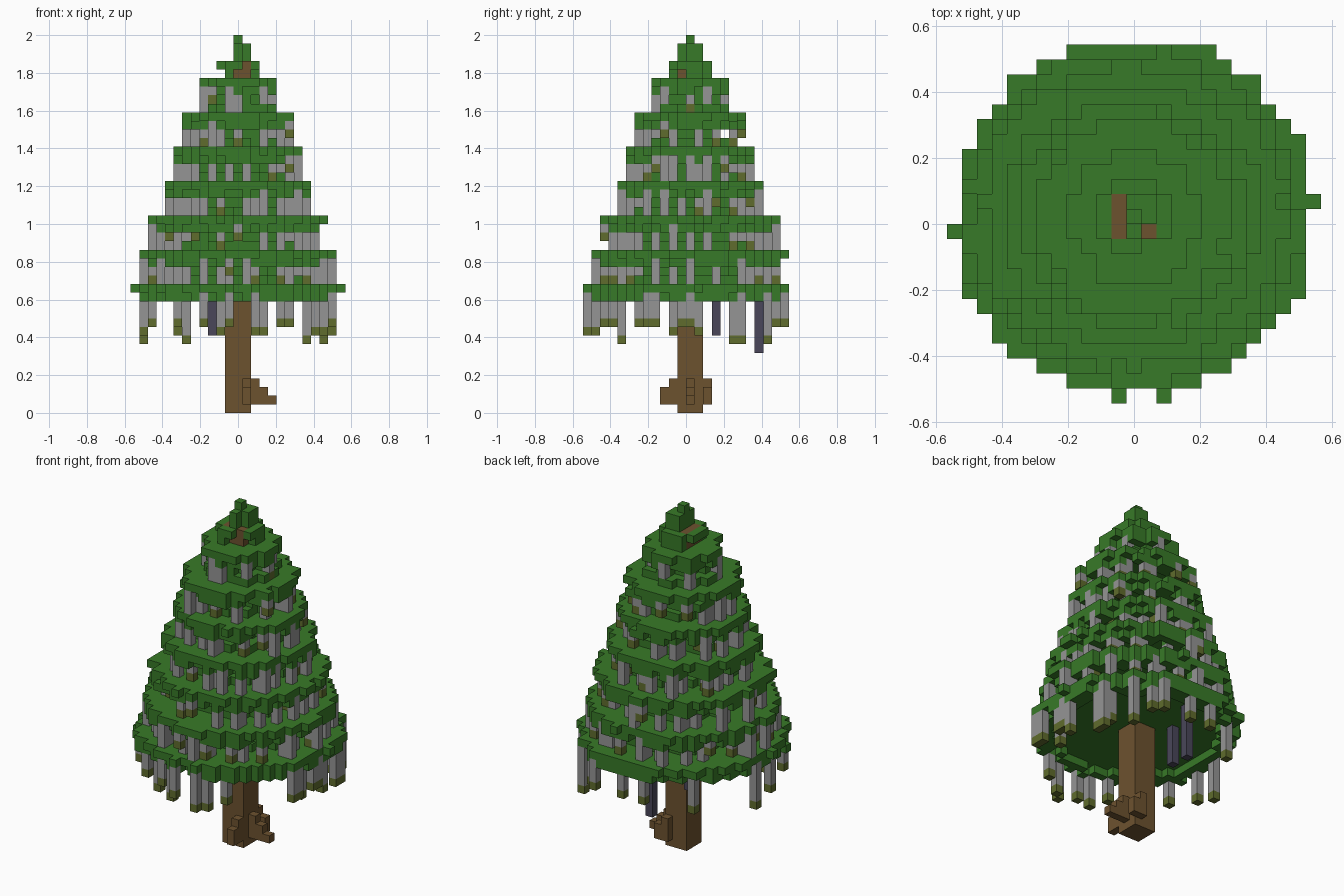
import bpy
import bmesh
import random
from math import hypot, atan2
from mathutils import Vector

random.seed(5)
V = 1 / 22                       # edge length of one block
cells = {}                       # (i, j, k) -> part name

if "Cube" in bpy.data.objects:
    bpy.data.objects.remove(bpy.data.objects["Cube"], do_unlink=True)

COLOURS = {
    "leaf green": (0.039, 0.193, 0.021),
    "bark brown": (0.152, 0.085, 0.028),
    "moss grey": (0.300, 0.300, 0.300),
    "tip olive": (0.115, 0.150, 0.026),
    "dark slate": (0.068, 0.062, 0.100),
}
PARTS = {
    "trunk": "bark brown",
    "roots": "bark brown",
    "foliage": "leaf green",
    "hanging_moss": "moss grey",
    "moss_tips": "tip olive",
    "dark_strands": "dark slate",
}


def put(part, i, j, k):
    cells.setdefault((i, j, k), part)


def box(part, xs, ys, zs):
    for i in range(xs[0], xs[1] + 1):
        for j in range(ys[0], ys[1] + 1):
            for k in range(zs[0], zs[1] + 1):
                put(part, i, j, k)


def disc(k, radius, jag, inner=-1.0, keep=1.0):
    """Ragged round layer of leaves centred on the trunk."""
    n = int(radius)
    for i in range(-n, n + 1):
        for j in range(-n, n + 1):
            r = hypot(i, j)
            if inner <= r <= radius + random.uniform(-jag, jag) and random.random() < keep:
                put("foliage", i, j, k)


def strand(i, j, k, length):
    """Moss column hanging down from block k, ending in an olive tip."""
    for n in range(length):
        if (i, j, k - n) in cells:
            return
        put("moss_tips" if n == length - 1 else "hanging_moss", i, j, k - n)


# Trunk and stepped roots
box("trunk", (-1, 1), (-1, 1), (0, 40))
for step in range(3):
    box("roots", (2 + step, 2 + step), (0, 0), (1, 3 - step))
box("roots", (1, 1), (-2, -2), (1, 3))
box("roots", (1, 1), (-3, -3), (1, 2))
box("roots", (1, 1), (2, 2), (1, 3))
box("roots", (2, 2), (2, 2), (1, 2))

# Tiers of foliage: wide plate, ragged rim below, narrowing core above
RADII = [11.95, 11.05, 10.1, 8.7, 7.5, 6.5, 4.5]
tiers = [(14 + 4 * n, r) for n, r in enumerate(RADII)]
for top, radius in tiers:
    disc(top, radius, 0.3)
    disc(top - 1, radius - 0.2, 0.4, radius - 2.2, 0.8)
    if radius > 5:
        disc(top + 1, radius * 0.62, 0.5)
        disc(top + 2, radius * 0.5, 0.5)

# Gaps in the upper core that bare the bark
for n in range(2, 5):
    for gap in ((-1, -n, 36), (n, 0, 35)):
        cells.pop(gap, None)

# Stray twigs on the lowest tier
for i, j in [(-12, -1), (12, 1)]:
    put("foliage", i, j, 14)

# Crown, leaving some bark uncovered
for i in range(-2, 3):
    for j in range(-2, 3):
        if hypot(i, j) < 2.3 and (i, j) != (1, -2):
            put("foliage", i, j, 40)
            if i == -1 or (i > -1 and j >= 0):
                put("foliage", i, j, 39)
box("foliage", (0, 0), (-1, 1), (41, 42))
box("foliage", (1, 1), (0, 1), (41, 42))
put("foliage", 0, 0, 43)

# Dark strands under the lowest tier
box("dark_strands", (-1, -1), (8, 8), (7, 13))
box("dark_strands", (-3, -3), (3, 3), (9, 13))

# Long moss under the lowest tier: column and its lowest block
LONG_MOSS = [
    (-11, 1, 8), (-11, -2, 9), (-10, -6, 10), (-7, 8, 9), (-6, -8, 8),
    (-7, -9, 10), (-4, -10, 10), (-2, -11, 9), (-1, -12, 10), (2, -12, 9),
    (3, -11, 9), (5, -10, 10), (11, -5, 10), (11, -4, 10), (10, -2, 9),
    (11, -1, 10), (11, 0, 10), (11, 1, 9), (10, 5, 8), (10, 6, 8),
    (9, 6, 9), (8, 9, 8), (6, 10, 10), (5, 11, 10), (1, 11, 10), (-2, 11, 10),
]
for i, j, bottom in LONG_MOSS:
    put("foliage", i, j, 14)
    start = 12 if (i, j, 13) in cells else 13
    strand(i, j, start, start - bottom + 1)

# Short moss: sparse columns around the rims of the upper tiers
for top, radius in tiers[1:]:
    rim = [(i, j) for i, j, k in cells
           if k == top and radius - 2.0 < hypot(i, j) <= radius + 0.3]
    rim.sort(key=lambda c: atan2(c[1], c[0]))
    hanging, run = False, 0
    for i, j in rim:
        if run == 0:
            hanging = not hanging
            run = random.randint(1, 2) if hanging else random.randint(2, 5)
        run -= 1
        if hanging:
            start = top - 2 if (i, j, top - 1) in cells else top - 1
            strand(i, j, start, random.choice((2, 4, 4)))

# Turn each part's blocks into a mesh of its exposed faces
materials = {}
for name, rgb in COLOURS.items():
    mat = bpy.data.materials.new(name)
    mat.use_nodes = True
    mat.diffuse_color = (*rgb, 1)
    bsdf = mat.node_tree.nodes["Principled BSDF"]
    bsdf.inputs["Base Color"].default_value = (*rgb, 1)
    bsdf.inputs["Roughness"].default_value = 0.9
    materials[name] = mat

AXES = [Vector((1, 0, 0)), Vector((0, 1, 0)), Vector((0, 0, 1))]
for part, colour in PARTS.items():
    bm = bmesh.new()
    corners = {}

    def corner(p):
        key = tuple(round(c * 2) for c in p)
        if key not in corners:
            corners[key] = bm.verts.new((p.x * V, (p.y + 0.5) * V, (p.z + 0.5) * V))
        return corners[key]

    for cell, owner in cells.items():
        if owner != part:
            continue
        centre = Vector(cell)
        for a in range(3):
            for sign in (1, -1):
                normal = AXES[a] * sign
                if tuple(int(c) for c in centre + normal) in cells:
                    continue
                u, w = AXES[(a + 1) % 3] / 2, AXES[(a + 2) % 3] * sign / 2
                mid = centre + normal / 2
                bm.faces.new([corner(mid + d) for d in (-u - w, u - w, u + w, w - u)])
    mesh = bpy.data.meshes.new(part)
    bm.to_mesh(mesh)
    bm.free()
    mesh.materials.append(materials[colour])
    bpy.context.collection.objects.link(bpy.data.objects.new(part, mesh))
